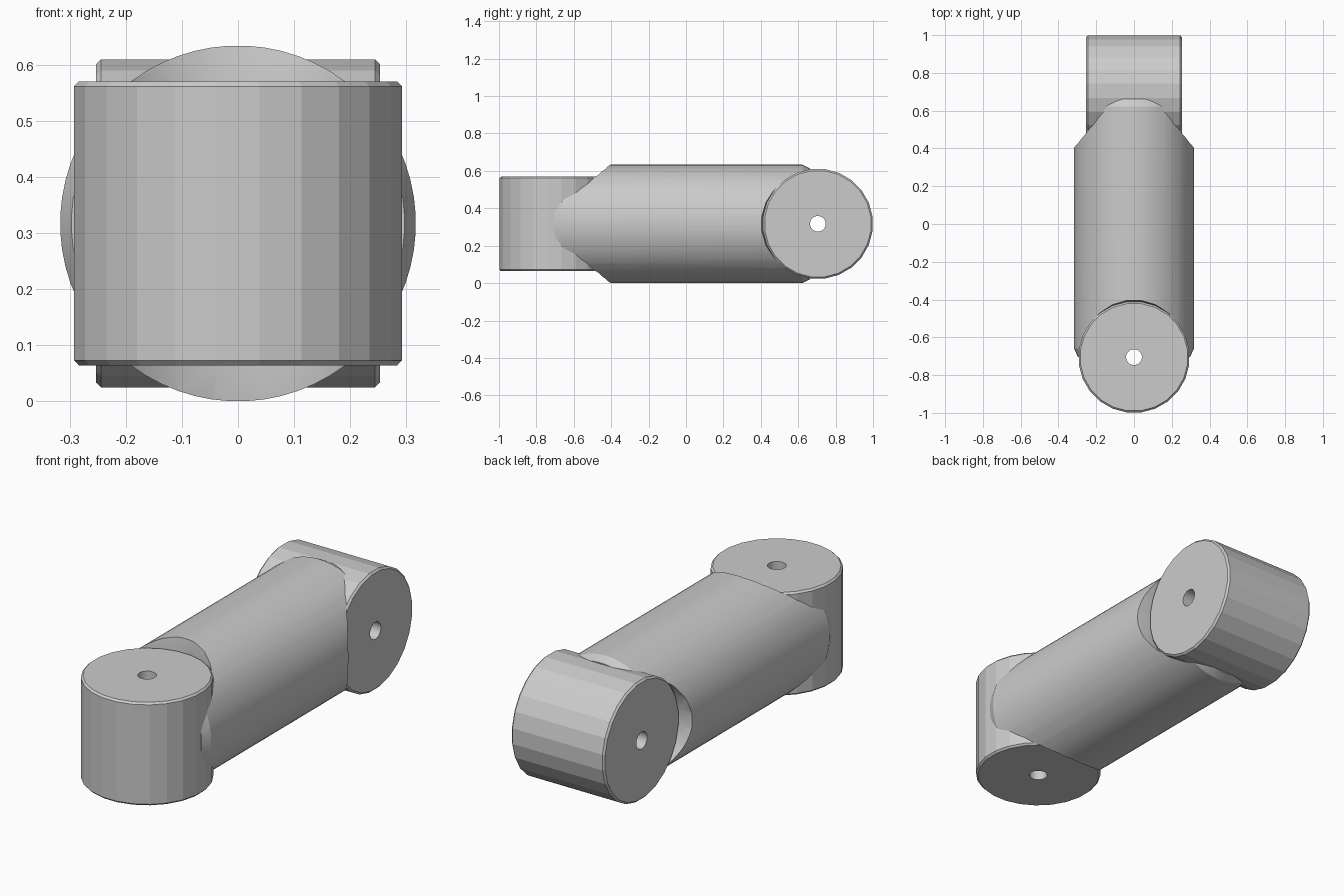
import bpy, bmesh
from math import sin, cos, pi, radians
from mathutils import Matrix

if "Cube" in bpy.data.objects:
    bpy.data.objects.remove(bpy.data.objects["Cube"])

Z = 0.317      # height of the arm axis
JOINT_Y = 0.705
R = 0.295      # knuckle radius
HALF = 0.253   # half width of a knuckle


def lathe(name, profile, segs, matrix, phase=0.5):
    """Spin a closed (radius, height) loop around local z."""
    bm = bmesh.new()
    rings = []
    for i in range(segs):
        a = 2 * pi * (i + phase) / segs
        rings.append([bm.verts.new((r * cos(a), r * sin(a), h)) for r, h in profile])
    n = len(profile)
    for i in range(segs):
        a, b = rings[i], rings[(i + 1) % segs]
        for j in range(n):
            if profile[j][0] == 0 and profile[(j + 1) % n][0] == 0:
                continue
            k = (j + 1) % n
            bm.faces.new((a[j], b[j], b[k], a[k]))
    bmesh.ops.remove_doubles(bm, verts=bm.verts, dist=1e-5)
    bmesh.ops.recalc_face_normals(bm, faces=bm.faces)
    bm.transform(matrix)
    me = bpy.data.meshes.new(name)
    bm.to_mesh(me)
    bm.free()
    ob = bpy.data.objects.new(name, me)
    bpy.context.collection.objects.link(ob)
    return ob


front = Matrix.Translation((0, -JOINT_Y, Z))
back = Matrix.Translation((0, JOINT_Y, Z)) @ Matrix.Rotation(radians(90), 4, 'Y')
along = Matrix.Translation((0, 0, Z)) @ Matrix.Rotation(radians(-90), 4, 'X')

# Knuckles: chamfered drums with a pin hole
c = 0.009
knuckle = [(0.042, -HALF), (R - c, -HALF), (R, -HALF + c),
           (R, HALF - c), (R - c, HALF), (0.042, HALF)]
lathe("front_knuckle", knuckle, 24, front)
lathe("back_knuckle", knuckle, 24, back)

# Arm: round bar with chamfered ends
arm = lathe("arm", [(0, -0.705), (0.297, -0.705), (0.317, -0.66),
                    (0.317, 0.622), (0.297, 0.662), (0, 0.662)], 64, along)

# Sockets: the arm is cut around each knuckle, flaring slightly past its faces
socket = [(0, -0.4), (R + 0.018, -0.4), (R, -HALF), (R, HALF), (R + 0.018, 0.4), (0, 0.4)]
for name, m in (("front_socket_cutter", front), ("back_socket_cutter", back)):
    cutter = lathe(name, socket, 24, m)
    cutter.hide_render = True
    mod = arm.modifiers.new(name, 'BOOLEAN')
    mod.operation = 'DIFFERENCE'
    mod.solver = 'EXACT'
    mod.object = cutter
    bpy.context.view_layer.objects.active = arm
    bpy.ops.object.modifier_apply(modifier=mod.name)
    bpy.data.objects.remove(cutter)

bpy.ops.object.select_all(action='DESELECT')
arm.select_set(True)
bpy.context.view_layer.objects.active = arm
bpy.ops.object.shade_smooth_by_angle(angle=radians(20))
